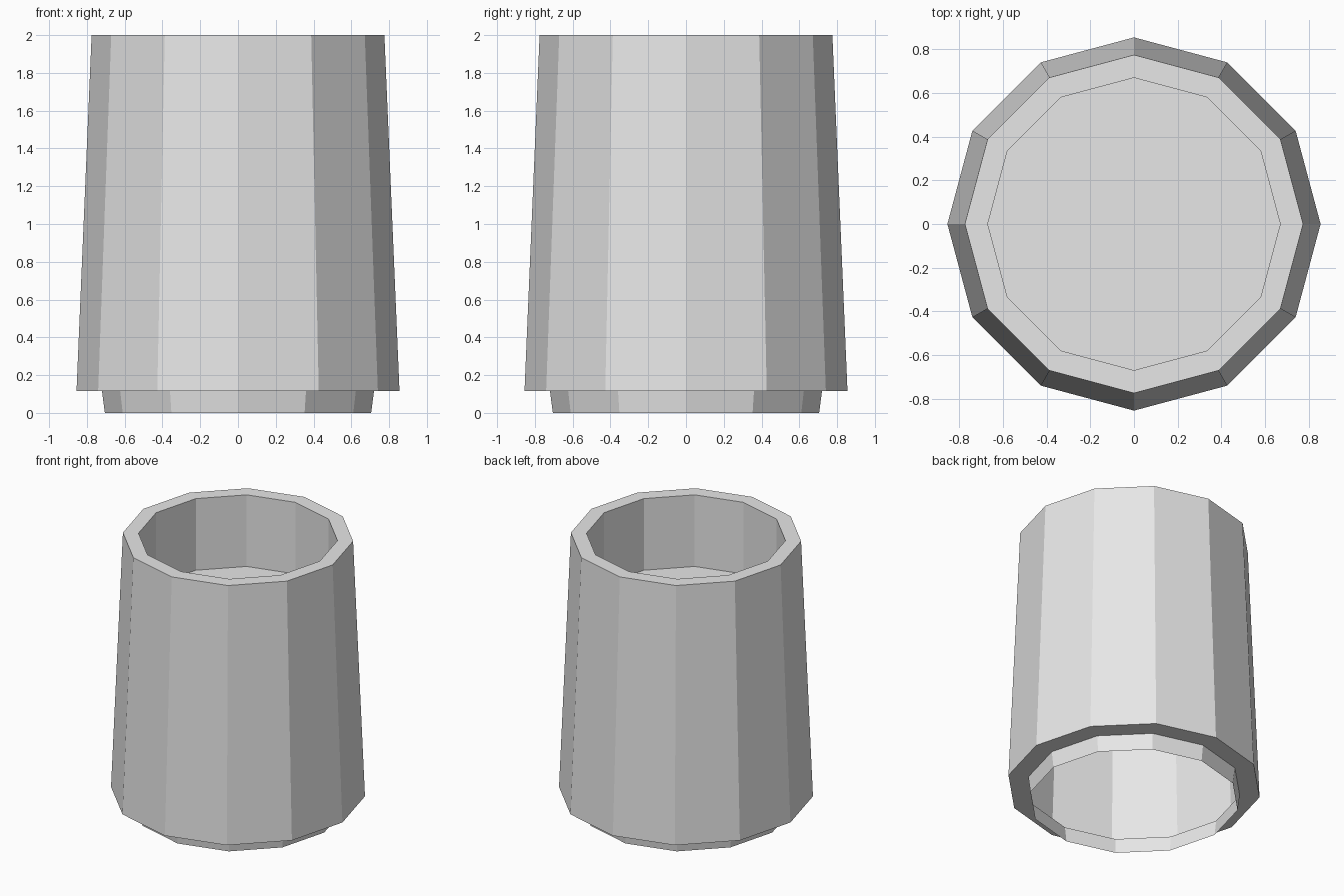
import bpy
import bmesh
from math import cos, sin, tau

cube = bpy.data.objects.get("Cube")
if cube:
    bpy.data.objects.remove(cube, do_unlink=True)

SIDES = 12

# One plain material
grey = bpy.data.materials.new("light_grey")
grey.use_nodes = True
colour = (0.8, 0.8, 0.8, 1)
grey.diffuse_color = colour
grey.node_tree.nodes["Principled BSDF"].inputs["Base Color"].default_value = colour


def ring(bm, radius, z):
    """Add a ring of vertices around the z axis."""
    return [bm.verts.new((radius * cos(tau * i / SIDES), radius * sin(tau * i / SIDES), z))
            for i in range(SIDES)]


# Thin shell: recessed floor, inner wall, rim, tapered wall, underside ledge, open collar
profile = [(0.67, 1.47), (0.67, 2), (0.775, 2), (0.855, 0.115), (0.72, 0.115), (0.705, 0)]

bm = bmesh.new()
rings = [ring(bm, r, z) for r, z in profile]
bm.faces.new(rings[0])
for a, b in zip(rings, rings[1:]):
    for i in range(SIDES):
        j = (i + 1) % SIDES
        bm.faces.new((a[j], a[i], b[i], b[j]))

mesh = bpy.data.meshes.new("tapered_sleeve")
bm.to_mesh(mesh)
bm.free()
mesh.materials.append(grey)
sleeve = bpy.data.objects.new("tapered_sleeve", mesh)
bpy.context.collection.objects.link(sleeve)
